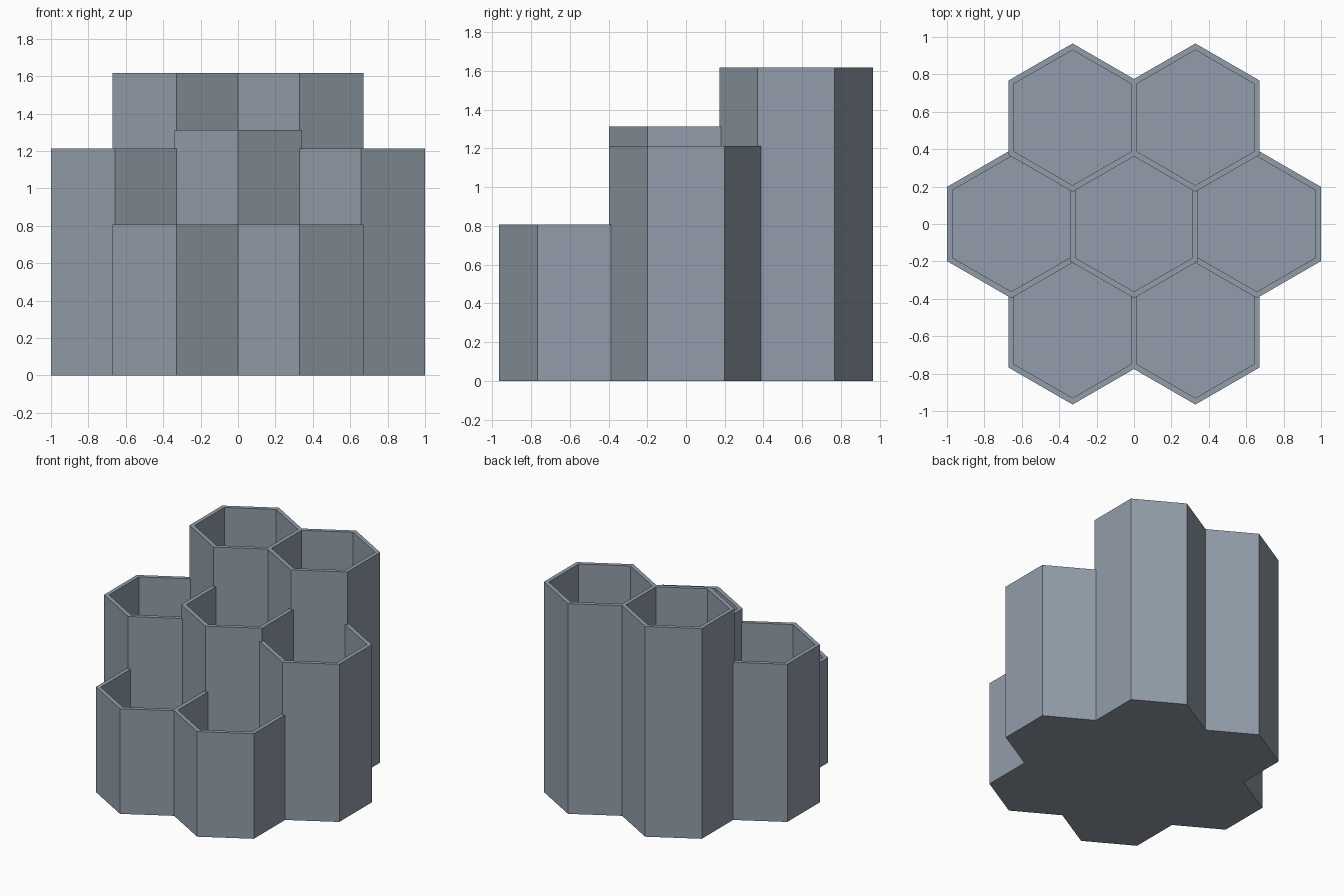
import bpy
import bmesh
from math import sin, cos, pi, sqrt

cube = bpy.data.objects.get("Cube")
if cube:
    bpy.data.objects.remove(cube, do_unlink=True)

UNIT = 2 / 198            # scale of the whole organiser
WALL = 3 * UNIT           # wall and floor thickness
APOTHEM = 34 * UNIT       # outer half width across flats
PITCH = 2 * APOTHEM - WALL  # neighbouring cells share one wall
ROW = PITCH * sqrt(3) / 2

grey = bpy.data.materials.new("slate_grey")
grey.use_nodes = True
colour = (0.29, 0.34, 0.40, 1)
grey.diffuse_color = colour
grey.node_tree.nodes["Principled BSDF"].inputs["Base Color"].default_value = colour


def hexagon(bm, apothem, z):
    """Ring of six points with corners on the y axis."""
    r = apothem / cos(pi / 6)
    return [bm.verts.new((r * sin(-i * pi / 3), r * cos(-i * pi / 3), z)) for i in range(6)]


def bridge(bm, a, b):
    for i in range(6):
        j = (i + 1) % 6
        bm.faces.new((a[i], a[j], b[j], b[i]))


def hex_cup(name, x, y, height):
    """Open hexagonal tube with a closed floor."""
    bm = bmesh.new()
    rings = [hexagon(bm, APOTHEM, 0),
             hexagon(bm, APOTHEM, height),
             hexagon(bm, APOTHEM - WALL, height),
             hexagon(bm, APOTHEM - WALL, WALL)]
    for lower, upper in zip(rings, rings[1:]):
        bridge(bm, lower, upper)
    bm.faces.new(rings[0])
    bm.faces.new(rings[-1])
    bmesh.ops.recalc_face_normals(bm, faces=bm.faces)
    mesh = bpy.data.meshes.new(name)
    bm.to_mesh(mesh)
    bm.free()
    mesh.materials.append(grey)
    obj = bpy.data.objects.new(name, mesh)
    obj.location = (x, y, 0)
    bpy.context.collection.objects.link(obj)


# Centre cup, then the mirrored pairs: low front, middle sides, tall back
hex_cup("centre_cup", 0, 0, 130 * UNIT)
for side, s in (("left", 1), ("right", -1)):
    hex_cup("front_cup_" + side, s * PITCH / 2, -ROW, 80 * UNIT)
    hex_cup("side_cup_" + side, s * PITCH, 0, 120 * UNIT)
    hex_cup("back_cup_" + side, s * PITCH / 2, ROW, 160 * UNIT)
